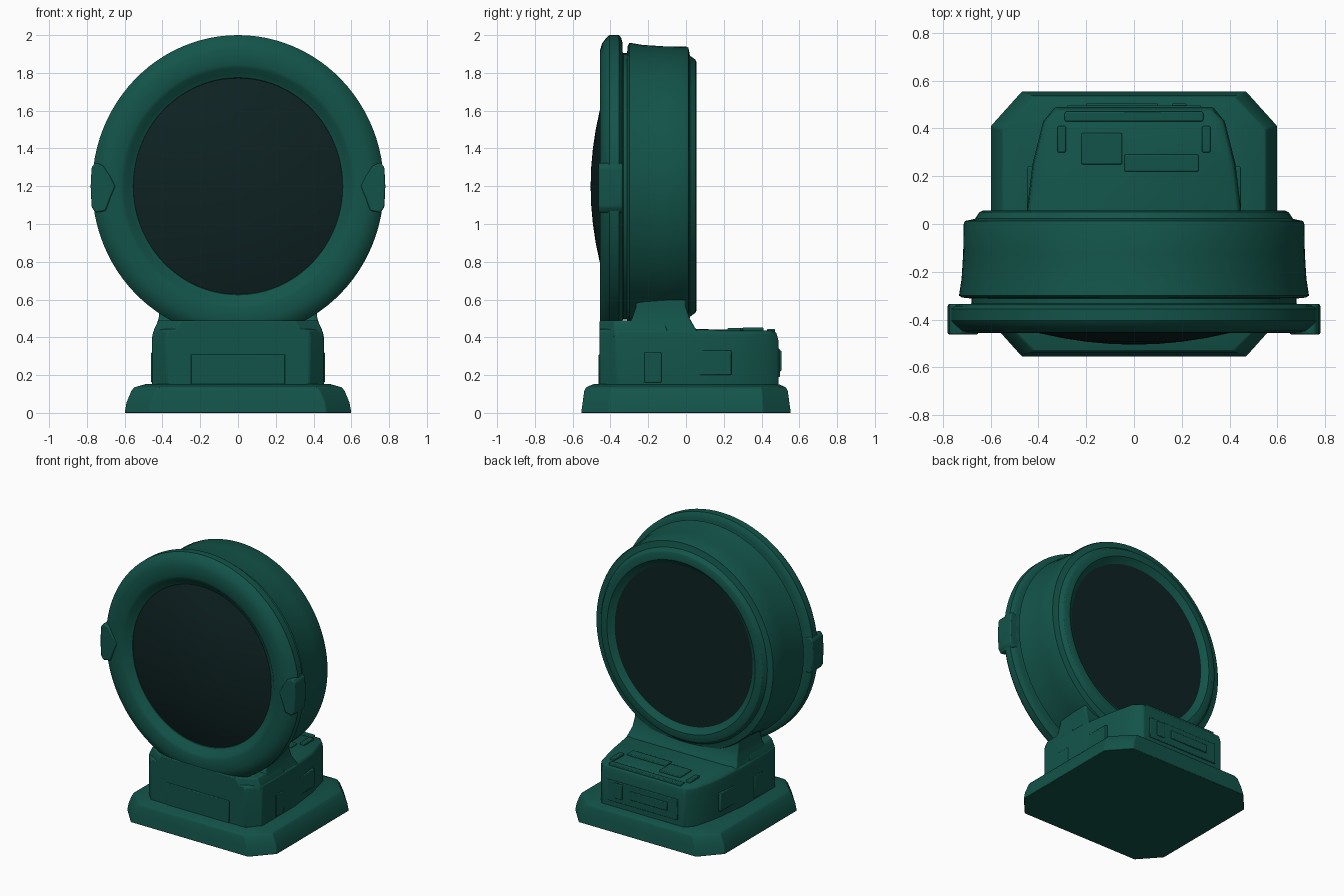
import bpy, bmesh, math

if "Cube" in bpy.data.objects:
    bpy.data.objects.remove(bpy.data.objects["Cube"])

def material(name, rgb):
    m = bpy.data.materials.new(name)
    m.diffuse_color = (*rgb, 1)
    m.use_nodes = True
    m.node_tree.nodes["Principled BSDF"].inputs["Base Color"].default_value = m.diffuse_color
    return m

GREEN = material("deep green paint", (0.0062, 0.088, 0.067))
GLASS = material("dark glass", (0.0045, 0.0160, 0.0165))
CZ = 1.2  # height of the lens axis

def finish(name, bm, mat, bevel=0.0, angle=32):
    bmesh.ops.recalc_face_normals(bm, faces=bm.faces)
    me = bpy.data.meshes.new(name)
    bm.to_mesh(me)
    bm.free()
    me.materials.append(mat)
    ob = bpy.data.objects.new(name, me)
    bpy.context.collection.objects.link(ob)
    if bevel:
        b = ob.modifiers.new("soft edges", 'BEVEL')
        b.width, b.segments, b.limit_method = bevel, 2, 'ANGLE'
    bpy.ops.object.select_all(action='DESELECT')
    ob.select_set(True)
    bpy.context.view_layer.objects.active = ob
    bpy.ops.object.shade_smooth_by_angle(angle=math.radians(angle))
    return ob

def lathe(name, profile, mat, sx=0.965, closed=True, n=96):
    """Spin (y, radius) points about the lens axis."""
    bm = bmesh.new()
    rings = []
    for y, r in profile:
        if r == 0:
            rings.append([bm.verts.new((0, y, CZ))] * n)
            continue
        rings.append([bm.verts.new((r * sx * math.cos(a), y, CZ + r * math.sin(a)))
                      for a in (2 * math.pi * i / n for i in range(n))])
    pairs = list(zip(rings, rings[1:])) + ([(rings[-1], rings[0])] if closed else [])
    for a, b in pairs:
        for i in range(n):
            j = (i + 1) % n
            vs = list(dict.fromkeys((a[i], a[j], b[j], b[i])))
            bm.faces.new(vs)
    return finish(name, bm, mat)

def loft(name, sections, mat, bevel=0.0):
    """Skin a stack of equal-length point rings and cap both ends."""
    bm = bmesh.new()
    rings = [[bm.verts.new(p) for p in s] for s in sections]
    n = len(rings[0])
    for a, b in zip(rings, rings[1:]):
        for i in range(n):
            j = (i + 1) % n
            bm.faces.new((a[i], a[j], b[j], b[i]))
    bm.faces.new(rings[0])
    bm.faces.new(rings[-1])
    return finish(name, bm, mat, bevel)

def mirrored(half):
    return half + [(-x, *rest) for x, *rest in reversed(half)]

def plate(name, x0, x1, y0, y1, z0, z1, bevel=0.005):
    ring = [(x0, y0), (x1, y0), (x1, y1), (x0, y1)]
    return loft(name, [[(x, y, z) for x, y in ring] for z in (z0, z1)], GREEN, bevel)

# Plinth with cut corners and sloping shoulders
def plinth(dx, dy, z):
    return [(x, y, z) for x, y in mirrored(
        [(0.47 - dx, -0.555 + dy), (0.60 - dx, -0.41 + dy * .5),
         (0.60 - dx, 0.41 - dy * .5), (0.47 - dx, 0.555 - dy)])]
loft("plinth", [plinth(0, 0, 0), plinth(.01, .008, .055), plinth(.035, .016, .115),
                plinth(.05, .025, .135), plinth(.11, .065, .152)], GREEN, 0.004)

# Pedestal body: full-width front, tapering back
PLAN = [(.38, -.457), (.455, -.37), (.455, 0), (.425, .25), (.38, .43), (.33, .49)]
def body(sx, dy, z, zb):
    return mirrored([(x * sx, max(-.457, min(y, .49 - dy)), zb if y > .1 else z)
                     for x, y in PLAN])
loft("pedestal_body", [body(1, 0, .14, .14), body(1, 0, .40, .38),
                       body(.985, .012, .435, .425), body(.93, .035, .445, .437)],
     GREEN, 0.008)

# Raised front block that the rim rests in
def block(x0, x1, y1, z):
    return [(x, y, z) for x, y in mirrored([(x0, -.457), (x1, -.38), (x1, y1)])]
loft("front_cradle", [block(.34, .45, -.1, .40), block(.33, .445, -.1, .44),
                      block(.30, .42, -.12, .49)], GREEN, 0.006)

# Neck flaring up into the drum
def neck(x, y0, y1, z):
    return [(x, y0, z), (x, y1, z), (-x, y1, z), (-x, y0, z)]
loft("neck", [neck(.445, -.33, .07, .42), neck(.435, -.31, .045, .455),
              neck(.42, -.285, .02, .50), neck(.415, -.265, 0, .56),
              neck(.41, -.26, 0, .70)], GREEN, 0.01)

# Front rim
lathe("front_rim", [(-.39, .565), (-.412, .575), (-.425, .60), (-.448, .625), (-.456, .645),
                    (-.455, .72), (-.445, .755), (-.42, .788), (-.405, .80), (-.355, .80),
                    (-.343, .785), (-.335, .755), (-.335, .565)], GREEN)
# Drum with groove behind the rim and stepped back lip
lathe("drum", [(-.35, .60), (-.35, .725), (-.332, .705), (-.312, .705), (-.308, .745), (-.30, .759),
               (-.285, .757), (-.23, .748), (-.12, .741), (0, .739), (.013, .733), (.018, .705),
               (.022, .69), (.05, .67), (.056, .655), (.056, .615), (.045, .60), (.03, .58),
               (.02, .56), (-.05, .55)], GREEN)
# Glass: domed at the front, flat at the back
dome = [(-.505 + .098 * (r / .572) ** 2, r) for r in (0, .1, .2, .3, .4, .5, .572)]
lathe("front_glass", dome + [(-.37, .572), (-.37, 0)], GLASS, .99, False)
lathe("back_glass", [(.026, 0), (.026, .572), (0, .572), (0, 0)], GLASS, .975, False)

# Side lugs on the rim
LUG = [(.775, 1.09), (.78, 1.2), (.775, 1.30), (.755, 1.325), (.715, 1.31),
       (.675, 1.25), (.65, 1.2), (.675, 1.14), (.70, 1.07), (.755, 1.06)]
for s, side in ((1, "right"), (-1, "left")):
    loft(side + "_lug", [[(s * x, y, z) for x, z in LUG] for y in (-.463, -.335)], GREEN, .008)
    # Flat panels and hand notch bars on the pedestal sides
    plate(side + "_front_panel", *sorted((s * .44, s * .46)), -.22, -.13, .16, .32)
    plate(side + "_rear_panel", *sorted((s * .41, s * .447)), .04, .24, .20, .33)
    plate(side + "_top_strip", *sorted((s * .285, s * .32)), .30, .41, .42, .453)

# Front, top and back panels of the pedestal
plate("front_panel", -.25, .25, -.463, -.44, .145, .31)
plate("top_panel_left", -.22, -.05, .25, .38, .42, .449)
plate("top_panel_right", -.04, .27, .22, .29, .42, .449)
plate("top_ledge", -.29, .29, .43, .47, .42, .445)
plate("back_panel", -.28, .28, .47, .497, .19, .34)
plate("back_bar", -.20, .10, .48, .505, .24, .30)
plate("back_latch", .16, .22, .48, .505, .22, .33)
